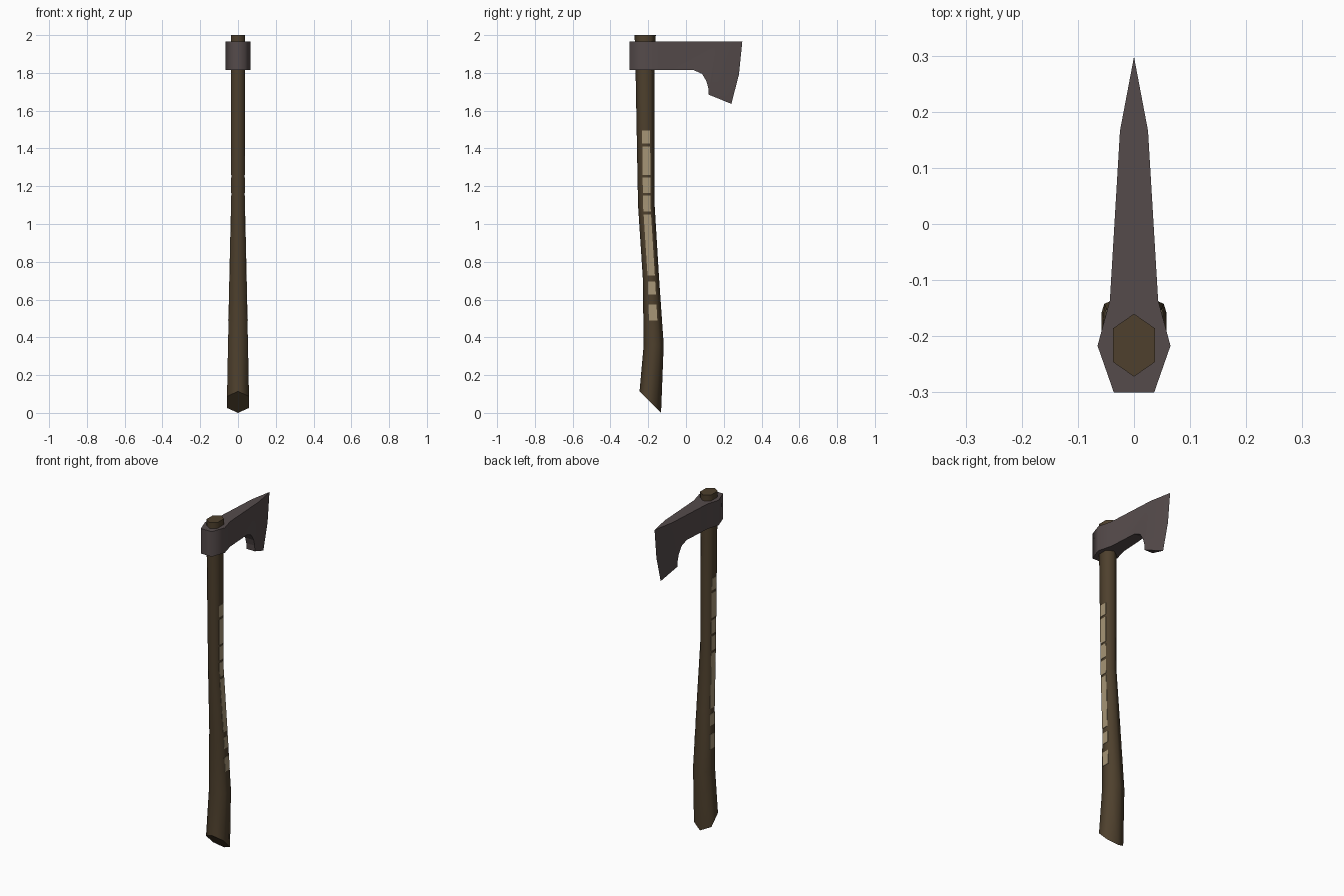
import bpy, bmesh, math

if "Cube" in bpy.data.objects:
    bpy.data.objects.remove(bpy.data.objects["Cube"])


def srgb(r, g, b):
    def lin(c):
        c /= 255
        return c / 12.92 if c <= 0.04045 else ((c + 0.055) / 1.055) ** 2.4
    return (lin(r), lin(g), lin(b), 1.0)


def material(name, rgb):
    m = bpy.data.materials.new(name)
    m.diffuse_color = srgb(*rgb)
    m.use_nodes = True
    m.node_tree.nodes["Principled BSDF"].inputs["Base Color"].default_value = m.diffuse_color
    return m


WOOD = material("dark wood", (78, 64, 45))
STEEL = material("dark iron", (85, 75, 75))
PALE = material("worn pale paint", (166, 149, 118))


def finish(name, bm, mat):
    bmesh.ops.recalc_face_normals(bm, faces=bm.faces)
    me = bpy.data.meshes.new(name)
    bm.to_mesh(me)
    bm.free()
    me.materials.append(mat)
    ob = bpy.data.objects.new(name, me)
    bpy.context.collection.objects.link(ob)
    return ob


# handle sections: z, back y, front y, half width
SECT = [(2.0, -0.272, -0.160, 0.037), (1.81, -0.267, -0.166, 0.037),
        (1.1, -0.254, -0.166, 0.035), (0.72, -0.229, -0.143, 0.044),
        (0.36, -0.224, -0.118, 0.053), (0.0, -0.246, -0.132, 0.058)]
LO, HI = 0.23, 0.77   # where the flat side faces begin and end across the depth


def section(z):
    for a, b in zip(SECT, SECT[1:]):
        if b[0] <= z <= a[0]:
            t = (a[0] - z) / (a[0] - b[0])
            return [p + (q - p) * t for p, q in zip(a, b)]


# handle: lofted hexagon with a slanted butt
bm = bmesh.new()
rings = []
for i, (z, y0, y1, w) in enumerate(SECT):
    ring = []
    for x, f in ((0, 0), (1, LO), (1, HI), (0, 1), (-1, HI), (-1, LO)):
        zz = z + (0.114 * (1 - f) if i == len(SECT) - 1 else 0)
        ring.append(bm.verts.new((x * w, y0 + (y1 - y0) * f, zz)))
    rings.append(ring)
for a, b in zip(rings, rings[1:]):
    for k in range(6):
        f = bm.faces.new((a[k], a[(k + 1) % 6], b[(k + 1) % 6], b[k]))
        f.smooth = True
bm.faces.new(rings[0])
bm.faces.new(rings[-1])
finish("handle", bm, WOOD)

# worn paint strips on both flat sides of the handle
STRIPS = [(1.495, 1.425), (1.41, 1.26), (1.247, 1.165), (1.15, 1.065),
          (1.05, 0.727), (0.695, 0.627), (0.575, 0.49)]
bm = bmesh.new()
for top, bot in STRIPS:
    zs = [top] + [s[0] for s in SECT if bot < s[0] < top] + [bot]
    for side in (-1, 1):
        rows = []
        for z in zs:
            _, y0, y1, w = section(z)
            d = y1 - y0
            rows.append([bm.verts.new((side * (w + o), y0 + d * f, z))
                         for o, f in ((0.002, 0.30), (0.002, HI - 0.02),
                                      (-0.002, HI - 0.02), (-0.002, 0.30))])
        for a, b in zip(rows, rows[1:]):
            for k in range(4):
                bm.faces.new((a[k], a[(k + 1) % 4], b[(k + 1) % 4], b[k]))
        bm.faces.new(rows[0])
        bm.faces.new(rows[-1])
finish("paint_strips", bm, PALE)

# axe head: thickness follows y, so the cheeks stay flat
WIDTH = [(-0.3, 0.036), (-0.217, 0.065), (-0.136, 0.043), (0.166, 0.025)]


def half_width(y):
    for (ya, wa), (yb, wb) in zip(WIDTH, WIDTH[1:]):
        if ya <= y <= yb:
            return wa + (wb - wa) * (y - ya) / (yb - ya)


Z0, Z1 = 1.815, 1.965
UPPER = [(y, Z1) for y, _ in WIDTH]
LOWER = [(-0.3, Z0), (-0.217, Z0), (-0.136, Z0), (0.04, Z0), (0.085, 1.795),
         (0.108, 1.757), (0.118, 1.72), (0.12, 1.685)]
MID = (0.148, 1.79)                                     # on the bevel line
EDGE = [(0.298, Z1), (0.28, 1.79), (0.24, 1.636)]       # cutting edge

bm = bmesh.new()
edge = [bm.verts.new((0, y, z)) for y, z in EDGE]
up, low = {}, {}
for s in (-1, 1):
    up[s] = [bm.verts.new((s * half_width(y), y, z)) for y, z in UPPER]
    low[s] = [bm.verts.new((s * half_width(y), y, z)) for y, z in LOWER]
    mid = bm.verts.new((s * half_width(MID[0]), *MID))
    u, l = up[s], low[s]
    sides = [(u[0], u[1], l[1], l[0]), (u[1], u[2], l[2], l[1]),
             [u[2], u[3], mid] + l[:1:-1],
             (u[3], edge[0], edge[1], mid), (mid, edge[1], edge[2], l[-1])]
    for vs in sides:
        bm.faces.new(vs).smooth = True
bm.faces.new((up[1][0], up[-1][0], low[-1][0], low[1][0])).smooth = True
bm.faces.new(up[1] + [edge[0]] + up[-1][::-1])
for k in range(len(LOWER) - 1):
    bm.faces.new((low[1][k], low[1][k + 1], low[-1][k + 1], low[-1][k]))
bm.faces.new((low[1][-1], edge[2], low[-1][-1]))
bmesh.ops.recalc_face_normals(bm, faces=bm.faces)
for e in bm.edges:
    if e.calc_face_angle(0) > math.radians(75):
        e.smooth = False
finish("axe_head", bm, STEEL)
